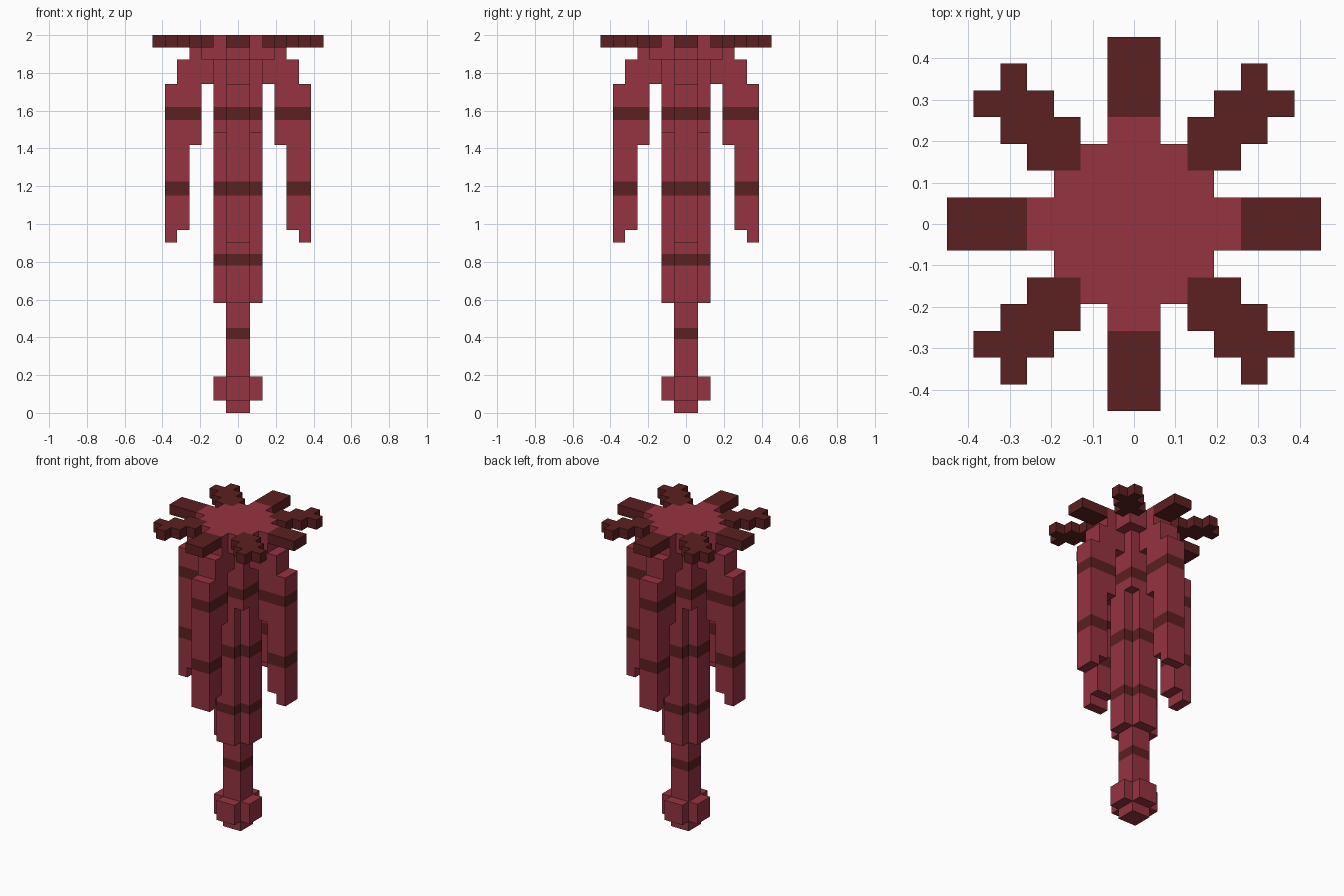
import bpy
import bmesh
from math import pi
from mathutils import Matrix, Vector

cube = bpy.data.objects.get("Cube")
if cube:
    bpy.data.objects.remove(cube)

U = 2 / 31  # one block of the grid


def material(name, color):
    mat = bpy.data.materials.new(name)
    mat.use_nodes = True
    mat.diffuse_color = color
    mat.node_tree.nodes["Principled BSDF"].inputs["Base Color"].default_value = color
    return mat


RED = material("crimson", (0.305, 0.033, 0.051, 1))
DARK = material("dark maroon", (0.107, 0.0144, 0.0144, 1))

# Heights of the dark bands
BANDS = [(0.39, 0.45), (0.78, 0.84), (1.15, 1.225), (1.55, 1.62)]


def prism(name, outline, low, high, upright=False, dark=False, turn=0):
    """Extrude an outline given in blocks; upright outlines lie in the x-z plane."""
    bm = bmesh.new()
    if upright:
        verts = [bm.verts.new((a, low, b)) for a, b in outline]
        push = Vector((0, high - low, 0))
    else:
        verts = [bm.verts.new((a, b, low)) for a, b in outline]
        push = Vector((0, 0, high - low))
    face = bm.faces.new(verts)
    new = bmesh.ops.extrude_face_region(bm, geom=[face])["geom"]
    bmesh.ops.translate(bm, vec=push, verts=[v for v in new if isinstance(v, bmesh.types.BMVert)])
    bmesh.ops.transform(bm, matrix=Matrix.Rotation(turn * pi / 2, 4, "Z") @ Matrix.Scale(U, 4), verts=bm.verts)
    bmesh.ops.recalc_face_normals(bm, faces=bm.faces)

    # Cut the bands into the sides and colour them by height
    if not dark:
        for z in (edge for band in BANDS for edge in band):
            bmesh.ops.bisect_plane(bm, geom=bm.verts[:] + bm.edges[:] + bm.faces[:],
                                   plane_co=(0, 0, z), plane_no=(0, 0, 1))
        for f in bm.faces:
            zs = [v.co.z for v in f.verts]
            mid = (min(zs) + max(zs)) / 2
            f.material_index = int(any(a < mid < b for a, b in BANDS))

    mesh = bpy.data.meshes.new(name)
    bm.to_mesh(mesh)
    bm.free()
    for mat in ([DARK] if dark else [RED, DARK]):
        mesh.materials.append(mat)
    obj = bpy.data.objects.new(name, mesh)
    bpy.context.collection.objects.link(obj)
    return obj


def square(r):
    return [(-r, -r), (r, -r), (r, r), (-r, r)]


def plus(a, b):
    """Plus-shaped outline reaching out to a, with arms of half width b."""
    corner = [(a, -b), (a, b), (b, b)]
    points = []
    for _ in range(4):
        points += corner
        corner = [(-y, x) for x, y in corner]
    return points


# Central column, from the tip up to the crown
prism("tip", square(1), 0, 1)
prism("tip_knob", plus(2, 1), 1, 3)
prism("lower_stem", square(1), 3, 9)
prism("fluted_column", plus(2, 1), 9, 23)
prism("upper_column", square(2), 23, 29)
prism("crown_base", square(3), 29, 30)
prism("crown_top", plus(3, 2), 30, 31)

# Hanging limb, seen from the side, with its stepped shoulder
LIMB = [(2, 27), (3, 27), (3, 22), (4, 22), (4, 15), (5, 15), (5, 14), (6, 14),
        (6, 27), (5, 27), (5, 29), (4, 29), (4, 31), (3, 31), (3, 29), (2, 29)]
BAR = [(4, -1), (7, -1), (7, 1), (4, 1)]
# Stepped diagonal petal ending in a fork
PETAL = [(2, 2), (4, 2), (4, 3), (5, 3), (5, 4), (6, 4), (6, 5),
         (5, 5), (5, 6), (4, 6), (4, 5), (3, 5), (3, 4), (2, 4)]

for i, side in enumerate(("left", "back", "right", "front")):
    prism(side + "_limb", LIMB, -1, 1, upright=True, turn=i)
    prism(side + "_bar_petal", BAR, 30, 31, dark=True, turn=i)

for i, side in enumerate(("back_left", "back_right", "front_right", "front_left")):
    prism(side + "_forked_petal", PETAL, 30, 31, dark=True, turn=i)
